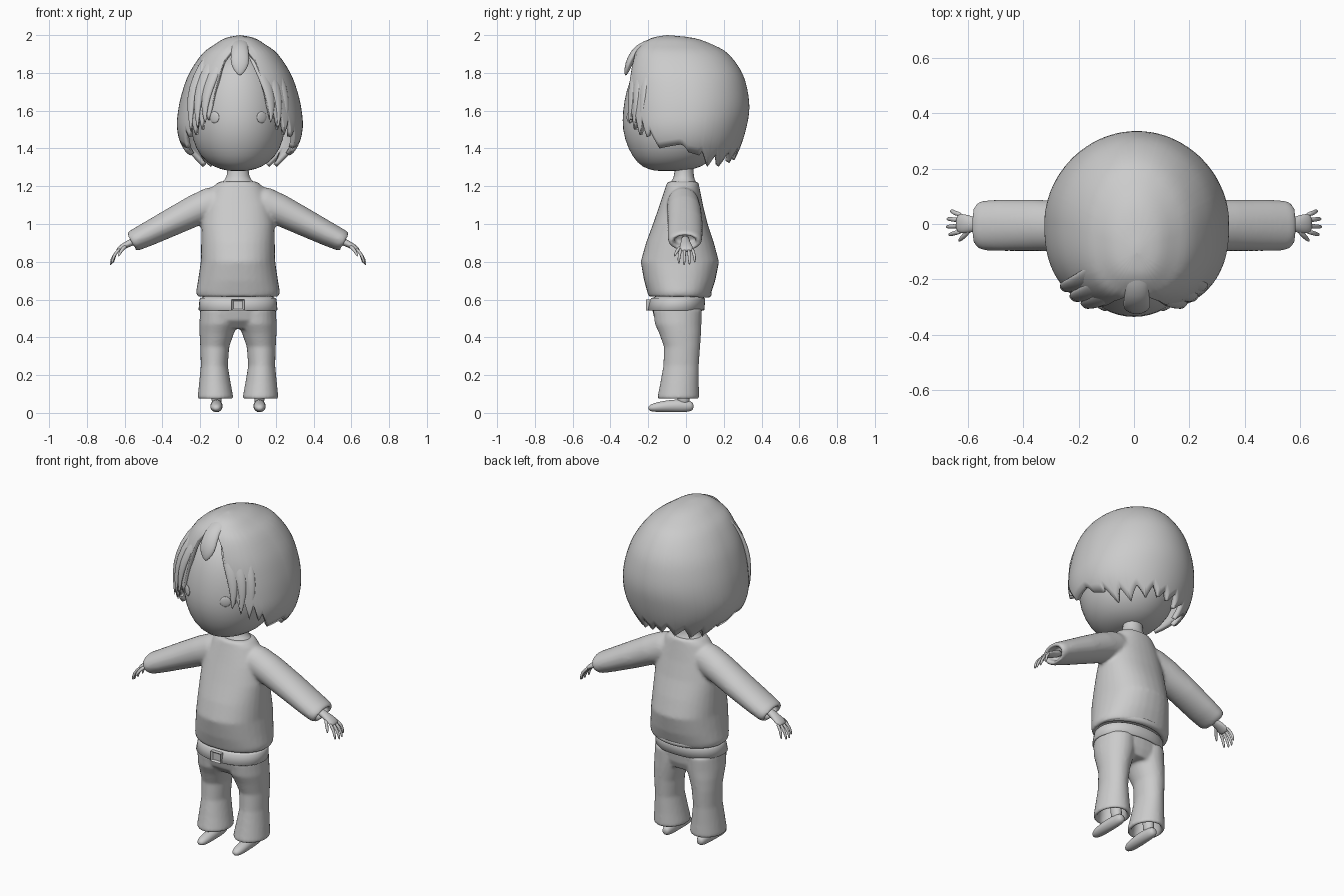
import bpy, bmesh, math
from mathutils import Vector

X, Y, Z = Vector((1, 0, 0)), Vector((0, 1, 0)), Vector((0, 0, 1))


def spow(v, p):
    return math.copysign(abs(v) ** p, v)


def tube(bm, st, side=X, normal=None, n=20, p=1.0):
    """Skin of elliptical rings; station = x, y, z, half-width along side, half-depth."""
    pts = [Vector(s[:3]) for s in st]
    rings = []
    for i, s in enumerate(st):
        t = normal or (pts[min(i + 1, len(pts) - 1)] - pts[max(i - 1, 0)])
        t = t.normalized()
        u = t.cross(side).normalized()
        w = u.cross(t)
        ring = []
        for k in range(n):
            a = 2 * math.pi * k / n
            ring.append(bm.verts.new(pts[i] + w * s[3] * spow(math.cos(a), p)
                                     + u * s[4] * spow(math.sin(a), p)))
        rings.append(ring)
    for a, b in zip(rings, rings[1:]):
        for k in range(n):
            bm.faces.new((a[k], a[(k + 1) % n], b[(k + 1) % n], b[k]))
    bm.faces.new(rings[0])
    bm.faces.new(rings[-1])


def stack(rows, cx=0):
    """Rows of z, half-width, front y, back y -> horizontal stations."""
    return [(cx, (f + b) / 2, z, r, (b - f) / 2) for z, r, f, b in rows]


def finish(name, bm, mirror=False, voxel=0, subsurf=0, solid=0):
    bmesh.ops.recalc_face_normals(bm, faces=bm.faces)
    for f in bm.faces:
        f.smooth = True
    me = bpy.data.meshes.new(name)
    bm.to_mesh(me)
    bm.free()
    ob = bpy.data.objects.new(name, me)
    bpy.context.collection.objects.link(ob)
    if solid:
        m = ob.modifiers.new("thick", 'SOLIDIFY')
        m.thickness, m.offset = solid, -1
    if mirror:
        ob.modifiers.new("mirror", 'MIRROR').use_mirror_merge = False
    if voxel:
        m = ob.modifiers.new("fuse", 'REMESH')
        m.mode, m.voxel_size, m.use_smooth_shade = 'VOXEL', voxel, True
        m = ob.modifiers.new("soften", 'SMOOTH')
        m.factor, m.iterations = 0.5, 6
    if subsurf:
        m = ob.modifiers.new("round", 'SUBSURF')
        m.levels = m.render_levels = subsurf
    return ob


# Head and neck
bm = bmesh.new()
tube(bm, stack([(1.28, .03, -.14, -.04), (1.287, .09, -.2, .04), (1.32, .165, -.26, .12),
                (1.4, .23, -.31, .2), (1.5, .252, -.34, .24), (1.6, .26, -.337, .26),
                (1.7, .25, -.32, .26), (1.8, .21, -.285, .22), (1.88, .13, -.22, .15),
                (1.92, .03, -.1, 0)]), normal=Z, n=28)
finish("head", bm, subsurf=1)
bm = bmesh.new()
tube(bm, stack([(1.18, .12, -.1, .07), (1.215, .1, -.09, .06), (1.235, .066, -.07, .045),
                (1.27, .055, -.06, .04), (1.36, .06, -.06, .04)]), normal=Z)
finish("neck", bm, subsurf=1)

# Eyes
for sx in (-1, 1):
    bpy.ops.mesh.primitive_uv_sphere_add(segments=24, ring_count=12, radius=.03,
                                         location=(sx * .125, -.297, 1.565),
                                         rotation=(0, 0, sx * math.radians(33)))
    ob = bpy.context.object
    ob.name = "eye"
    ob.scale = (1, .25, 1)
    bpy.ops.object.shade_smooth()

# Sweater: torso and hollow-ended sleeves fused together
bm = bmesh.new()
tube(bm, stack([(1.225, .1, -.1, .065), (1.2, .13, -.107, .07), (1.1, .175, -.14, .09),
                (1.0, .193, -.175, .115), (.9, .195, -.212, .148), (.8, .197, -.24, .175),
                (.7, .212, -.222, .155), (.64, .222, -.205, .135), (.613, .215, -.197, .125),
                (.62, .19, -.17, .1), (.65, .185, -.165, .095)]), normal=Z, n=32, p=.9)
arm = Vector((.88, 0, -.47)).normalized()
tube(bm, [(.06, -.015, 1.125, .075, .085), (.13, -.015, 1.11, .085, .09),
          (.22, -.01, 1.075, .09, .083), (.35, -.005, 1.01, .093, .074),
          (.48, -.005, .945, .093, .064), (.545, -.005, .914, .09, .058),
          (.568, -.005, .903, .078, .05), (.56, -.005, .907, .058, .036),
          (.515, -.005, .928, .055, .034)], side=Y, normal=arm, n=24)
finish("sweater", bm, mirror=True, voxel=.0095)

# Rolled fold along the back hem
bm = bmesh.new()
fold = []
for i in range(13):
    a = math.radians(-15 + 210 * i / 12)
    r = .004 + .017 * math.sin(math.pi * i / 12) ** .5
    fold.append((.203 * math.cos(a), -.03 + .148 * math.sin(a), .63, r, r))
tube(bm, fold, side=Z, n=12)
finish("hem_fold", bm, subsurf=1)

# Hands: palm, four curled fingers and a thumb
bm = bmesh.new()
tube(bm, [(.51, -.005, .93, .024, .022), (.57, -.003, .9, .024, .019),
          (.6, 0, .886, .034, .017), (.628, .002, .868, .037, .014),
          (.64, .002, .856, .03, .009)], side=Y, n=14)
for k in range(4):
    y = -.027 + k * .02
    y2, d = y * 1.4, (0, .008, .006, -.006)[k]
    tube(bm, [(.622, y, .872, .009, .009), (.648, y * 1.2, .847, .009, .009),
              (.661 + d, y2, .82 - d, .008, .008), (.666 + d, y2, .797 - d, .006, .006),
              (.666 + d, y2, .79 - d, .002, .002)], side=Y, n=8)
tube(bm, [(.588, -.012, .888, .012, .012), (.612, -.042, .868, .01, .01),
          (.628, -.057, .842, .008, .008), (.632, -.061, .828, .003, .003)], side=Y, n=8)
finish("hands", bm, mirror=True, subsurf=1)

# Trousers: hips and hollow flared legs fused together
bm = bmesh.new()
tube(bm, stack([(.445, .15, -.12, .06), (.49, .2, -.165, .078), (.55, .2, -.18, .085),
                (.6, .195, -.17, .085)]), normal=Z, n=28, p=.9)
legs = []
for z, i, o, f, b in [(.2, .06, .18, -.11, .04), (.085, .05, .19, -.13, .045), (.07, .035, .205, -.143, .06),
                      (.08, .024, .214, -.152, .07), (.15, .037, .207, -.138, .068),
                      (.25, .054, .197, -.12, .068), (.35, .046, .2, -.117, .075),
                      (.42, .022, .204, -.142, .08), (.47, .002, .205, -.165, .082),
                      (.55, 0, .2, -.175, .085)]:
    legs.append(((i + o) / 2, (f + b) / 2, z, (o - i) / 2, (b - f) / 2))
tube(bm, legs, normal=Z, n=24)
finish("trousers", bm, mirror=True, voxel=.0085)

# Belt and buckle
bm = bmesh.new()
tube(bm, stack([(.56, .18, -.16, .075), (.541, .203, -.198, .09), (.545, .209, -.203, .097),
                (.6, .204, -.19, .102), (.607, .198, -.184, .098), (.62, .17, -.15, .08)]),
     normal=Z, n=40, p=.92)
finish("belt", bm)
bpy.ops.mesh.primitive_cube_add(size=1, location=(0, -.197, .572))
ob = bpy.context.object
ob.name = "buckle"
ob.scale = (.068, .03, .058)
bm = bmesh.new()
bm.from_mesh(ob.data)
bm.faces.ensure_lookup_table()
front = min(bm.faces, key=lambda f: f.calc_center_median().y)
bmesh.ops.inset_individual(bm, faces=[front], thickness=.2)
bmesh.ops.translate(bm, verts=front.verts, vec=(0, .35, 0))
bm.to_mesh(ob.data)
bm.free()

# Shoes and ankles
bm = bmesh.new()
tube(bm, [(.113, .04, .035, .012, .012), (.113, .03, .035, .026, .028), (.113, -.02, .038, .031, .036),
          (.114, -.09, .036, .034, .033), (.115, -.15, .031, .033, .027),
          (.115, -.185, .027, .025, .02), (.115, -.2, .025, .01, .009)], normal=Y, n=16)
tube(bm, [(.113, -.01, .03, .028, .034), (.113, -.015, .1, .028, .034),
          (.118, -.025, .26, .035, .04)], normal=Z, n=16)
finish("shoes", bm, mirror=True, subsurf=1)

# Hair cap: dome swept round the head down to a jagged hem
PROFILE = [(2.0, 0, -.1, -.1), (1.985, .075, -.18, .04), (1.95, .135, -.235, .14),
           (1.9, .2, -.275, .225), (1.8, .267, -.305, .297), (1.7, .305, -.317, .327),
           (1.6, .327, -.322, .335), (1.5, .332, -.318, .317), (1.4, .3, -.29, .285),
           (1.28, .2, -.21, .23)]
HEM = [(0, 1.9), (11, 1.91), (17, 1.86), (20, 1.74), (23, 1.6), (26, 1.54), (29, 1.6),
       (33, 1.5), (37, 1.58), (42, 1.47), (47, 1.56), (53, 1.45), (57, 1.5), (66, 1.4),
       (88, 1.42), (93, 1.38), (105, 1.365), (108, 1.385), (117, 1.31), (126, 1.37),
       (135, 1.31), (146, 1.38), (156, 1.33), (165, 1.39), (173, 1.34), (180, 1.38)]


def profile(u):
    i = min(int(u), len(PROFILE) - 2)
    t = u - i
    q = [PROFILE[max(0, min(len(PROFILE) - 1, i + k))] for k in (-1, 0, 1, 2)]
    return [.5 * (2 * b + (c - a) * t + (2 * a - 5 * b + 4 * c - d) * t * t
                  + (3 * b - a - 3 * c + d) * t ** 3) for a, b, c, d in zip(*q)]


def hem_u(deg):
    for (a, za), (b, zb) in zip(HEM, HEM[1:]):
        if a <= deg <= b:
            z = za + (zb - za) * (deg - a) / (b - a)
            break
    for i, (p, q) in enumerate(zip(PROFILE, PROFILE[1:])):
        if p[0] >= z >= q[0]:
            return i + (p[0] - z) / (p[0] - q[0])


bm = bmesh.new()
top = bm.verts.new((.01, -.1, 2.0))
N, ROWS, cols = 240, 24, []
for k in range(N):
    deg = 360 * k / N - 180
    a, end = math.radians(deg), hem_u(abs(deg))
    p = .82 if abs(deg) < 90 else 1
    col = []
    for r in range(1, ROWS + 1):
        z, rx, f, b = profile(end * r / ROWS)
        col.append(bm.verts.new((.01 + rx * spow(math.sin(a), p),
                                 (f + b) / 2 - (b - f) / 2 * spow(math.cos(a), p), z)))
    cols.append(col)
for k in range(N):
    a, b = cols[k], cols[(k + 1) % N]
    bm.faces.new((top, a[0], b[0]))
    for r in range(ROWS - 1):
        bm.faces.new((a[r], a[r + 1], b[r + 1], b[r]))
finish("hair_cap", bm, solid=.025)

# Fringe locks sweeping down both sides of the face
bm = bmesh.new()
for dx, dy, dz in [(0, 0, 0), (.04, .025, -.03), (.075, .06, -.05)]:
    tube(bm, [(.05 + dx, -.2 + dy, 1.93, .02, .012), (.11 + dx, -.265 + dy, 1.84, .035, .016),
              (.16 + dx, -.285 + dy, 1.72, .032, .016), (.18 + dx, -.292 + dy, 1.62, .022, .012),
              (.172 + dx, -.302 + dy, 1.53 + dz, .003, .003)],
         side=Vector((.85, .5, 0)), n=12)
finish("fringe_locks", bm, mirror=True, subsurf=1)

# Centre forelock and crown ridge
bm = bmesh.new()
tube(bm, [(.02, .08, 1.95, .02, .012), (.015, -.05, 1.978, .045, .02), (.012, -.17, 1.968, .05, .022),
          (.01, -.255, 1.935, .042, .022), (.01, -.295, 1.87, .055, .022),
          (.01, -.312, 1.82, .04, .016), (.01, -.32, 1.785, .005, .005)], n=14)
finish("forelock", bm, subsurf=1)
